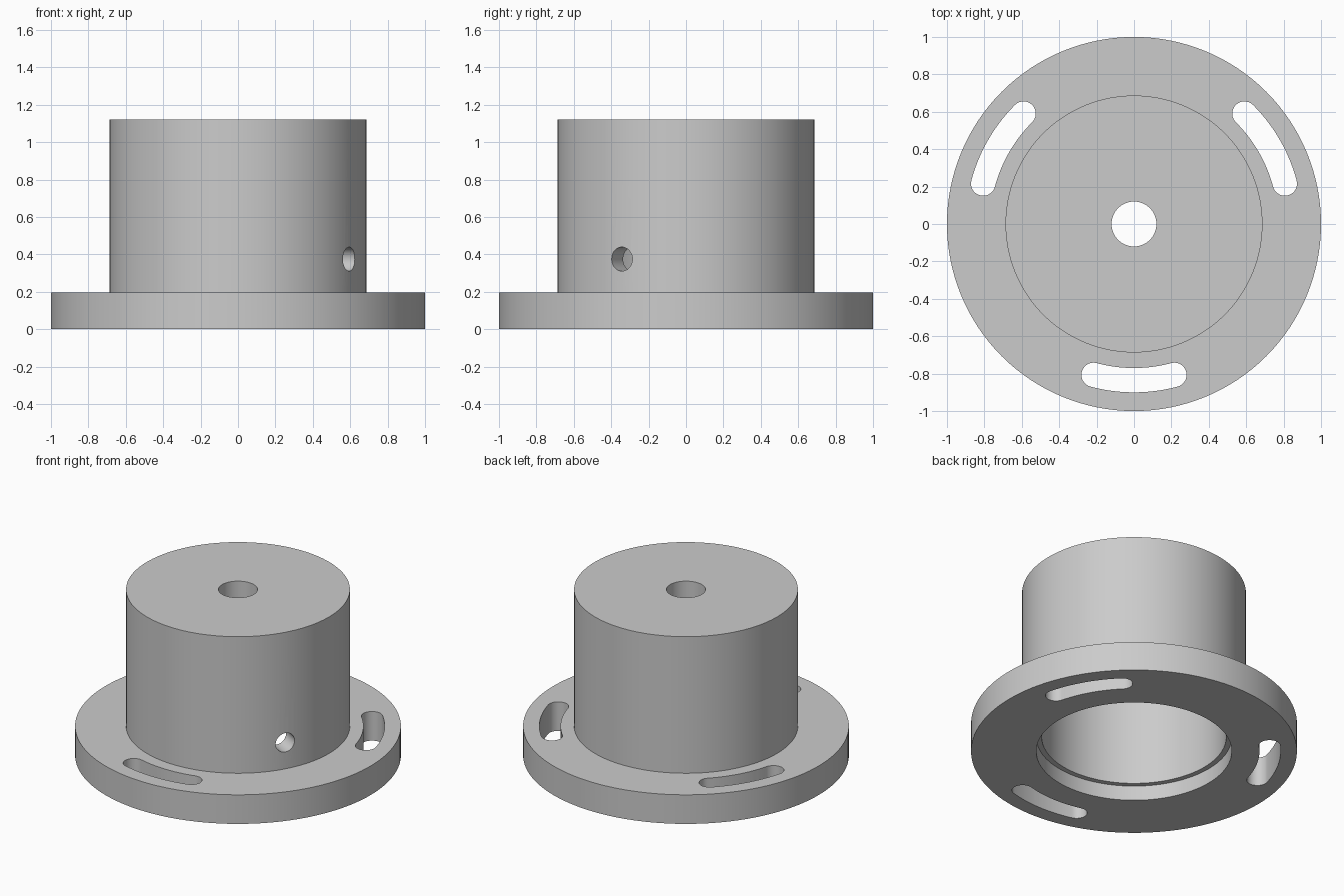
import bpy, bmesh
from math import cos, sin, pi, radians
from mathutils import Matrix, Vector

cube = bpy.data.objects.get("Cube")
if cube:
    bpy.data.objects.remove(cube, do_unlink=True)

SEGMENTS = 128
FLANGE_R, FLANGE_TOP = 1.0, 0.197
HUB_R, HUB_TOP = 0.687, 1.122
BORE_R, CEILING = 0.566, 1.01
RECESS_R, RECESS_TOP = 0.6, 0.1
SHAFT_R = 0.12
SLOT_R, SLOT_HALF, SLOT_SWEEP = 0.835, 0.065, radians(15)

grey = bpy.data.materials.new("plain grey")
grey.use_nodes = True
grey.diffuse_color = (0.6, 0.6, 0.6, 1)
grey.node_tree.nodes["Principled BSDF"].inputs["Base Color"].default_value = (0.6, 0.6, 0.6, 1)


def make_object(name, bm):
    bmesh.ops.recalc_face_normals(bm, faces=bm.faces)
    mesh = bpy.data.meshes.new(name)
    bm.to_mesh(mesh)
    bm.free()
    mesh.materials.append(grey)
    obj = bpy.data.objects.new(name, mesh)
    bpy.context.collection.objects.link(obj)
    return obj


def lathe(name, profile):
    """Revolve a closed (radius, height) profile around z."""
    bm = bmesh.new()
    verts = [bm.verts.new((r, 0, z)) for r, z in profile]
    edges = [bm.edges.new((v, verts[i - 1])) for i, v in enumerate(verts)]
    bmesh.ops.spin(bm, geom=verts + edges, cent=(0, 0, 0), axis=(0, 0, 1),
                   angle=2 * pi, steps=SEGMENTS, use_merge=False)
    bmesh.ops.remove_doubles(bm, verts=bm.verts, dist=1e-4)
    return make_object(name, bm)


def slot_cutter(middle):
    """Curved slot with round ends, centred on the given angle."""
    def arc(cx, cy, r, a, b, n):
        return [(cx + r * cos(a + (b - a) * i / n), cy + r * sin(a + (b - a) * i / n))
                for i in range(n + 1)]

    a, b = middle - SLOT_SWEEP, middle + SLOT_SWEEP
    outline = arc(0, 0, SLOT_R + SLOT_HALF, a, b, 20)
    outline += arc(SLOT_R * cos(b), SLOT_R * sin(b), SLOT_HALF, b, b + pi, 20)[1:]
    outline += arc(0, 0, SLOT_R - SLOT_HALF, b, a, 20)[1:]
    outline += arc(SLOT_R * cos(a), SLOT_R * sin(a), SLOT_HALF, a + pi, a + 2 * pi, 20)[1:-1]
    bm = bmesh.new()
    face = bm.faces.new([bm.verts.new((x, y, -0.1)) for x, y in outline])
    top = bmesh.ops.extrude_face_region(bm, geom=[face])["geom"]
    bmesh.ops.translate(bm, vec=(0, 0, 0.5),
                        verts=[v for v in top if isinstance(v, bmesh.types.BMVert)])
    return make_object("slot_cutter", bm)


def side_hole_cutter(angle, z, radius):
    """Cylinder lying radially through one wall of the hub."""
    direction = Vector((cos(angle), sin(angle), 0))
    matrix = (Matrix.Translation(direction * 0.6 + Vector((0, 0, z)))
              @ direction.to_track_quat('Z', 'Y').to_matrix().to_4x4())
    bm = bmesh.new()
    bmesh.ops.create_cone(bm, cap_ends=True, segments=48, radius1=radius,
                          radius2=radius, depth=0.5, matrix=matrix)
    return make_object("side_hole_cutter", bm)


# Flange, hub, stepped bore and shaft hole as one turned part
hub = lathe("flanged_hub", [
    (SHAFT_R, HUB_TOP), (HUB_R, HUB_TOP), (HUB_R, FLANGE_TOP),
    (FLANGE_R, FLANGE_TOP), (FLANGE_R, 0), (RECESS_R, 0),
    (RECESS_R, RECESS_TOP), (BORE_R, RECESS_TOP), (BORE_R, CEILING),
    (SHAFT_R, CEILING)])

# Three adjustment slots and one set-screw hole
cutters = [slot_cutter(radians(a)) for a in (-90, 30, 150)]
cutters.append(side_hole_cutter(radians(-30), 0.375, 0.064))

bpy.ops.object.select_all(action='DESELECT')
bpy.context.view_layer.objects.active = hub
hub.select_set(True)
for cutter in cutters:
    cutter.hide_render = True
    cut = hub.modifiers.new("cut", 'BOOLEAN')
    cut.operation = 'DIFFERENCE'
    cut.solver = 'EXACT'
    cut.object = cutter
    bpy.ops.object.modifier_apply(modifier=cut.name)
    bpy.data.objects.remove(cutter, do_unlink=True)

bpy.ops.object.shade_smooth_by_angle(angle=radians(30))
